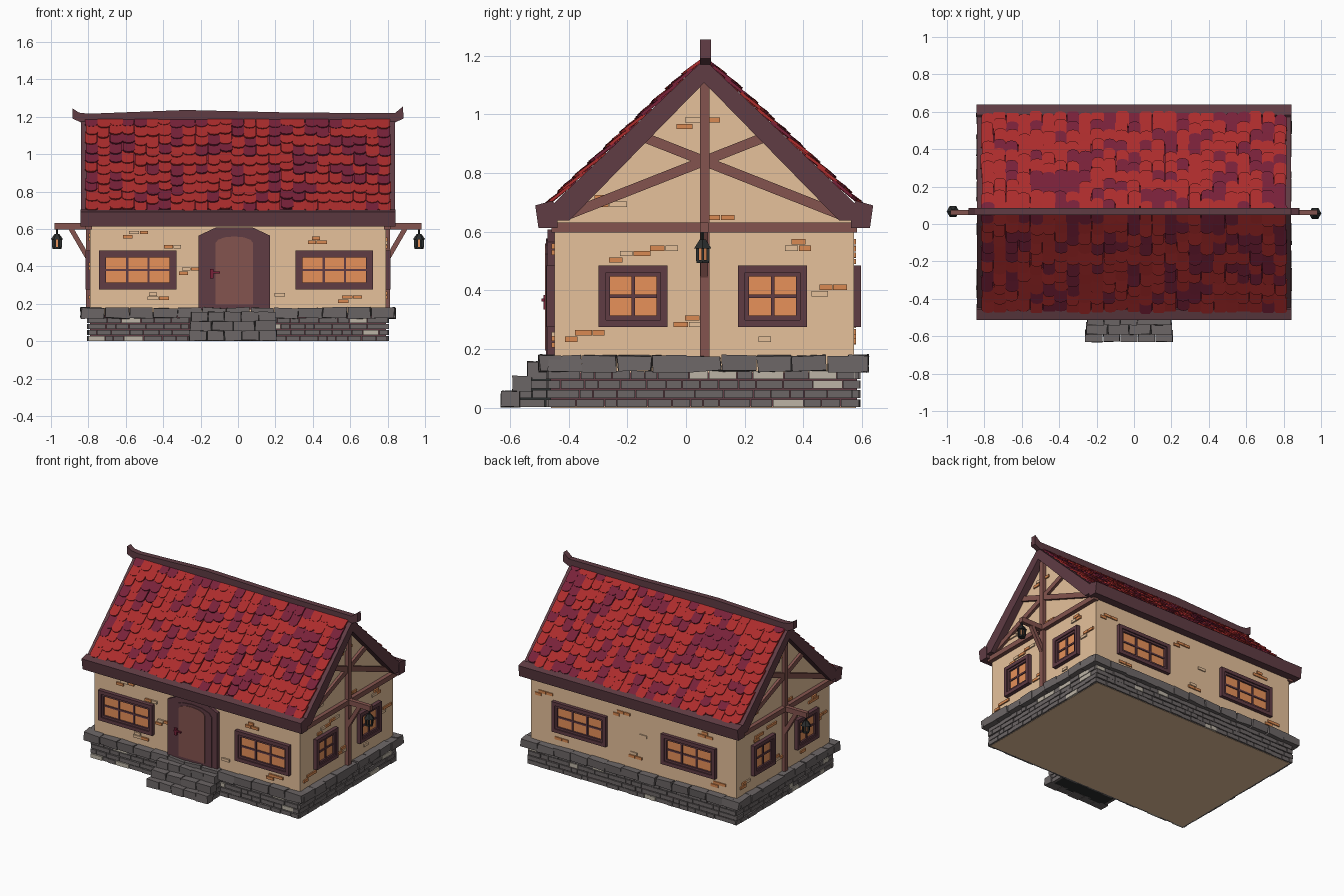
import bpy, bmesh, math, random
from mathutils import Vector

random.seed(4)
rnd = random.uniform
if "Cube" in bpy.data.objects:
    bpy.data.objects.remove(bpy.data.objects["Cube"])


def material(name, code):
    rgb = [int(code[i:i + 2], 16) / 255 for i in (0, 2, 4)]
    col = [c / 12.92 if c < 0.04 else ((c + 0.055) / 1.055) ** 2.4 for c in rgb] + [1]
    m = bpy.data.materials.new(name)
    m.use_nodes = True
    m.diffuse_color = col
    m.node_tree.nodes["Principled BSDF"].inputs["Base Color"].default_value = col
    return m


PLASTER = material("plaster", "e6c19b")
BRICK = material("orange brick", "da8a52")
GLASS = material("lit glass", "e8925a")
TRIM = material("dark trim", "603c44")
BEAM = material("brown timber", "84544e")
STONE = material("grey stone", "6c6666")
PALE = material("pale stone", "bcb4a6")
RED = material("red tile", "ac2c2c")
MAROON = material("maroon tile", "782139")
IRON = material("black iron", "2b2e2e")


class Frame:
    """Flat working plane: a along u, b along v, c outwards."""
    def __init__(self, o, u, v):
        self.o, self.u, self.v = Vector(o), Vector(u).normalized(), Vector(v).normalized()
        self.n = self.u.cross(self.v)

    def at(self, a, b, c):
        return self.o + self.u * a + self.v * b + self.n * c


class Part:
    def __init__(self, name):
        self.name, self.bm, self.mats = name, bmesh.new(), []

    def prism(self, frame, pts, c0, c1, mat, scale=1, tilt=0, jitter=0):
        """Extrude a 2D outline; tilt lifts the low end, scale tapers the top."""
        if mat not in self.mats:
            self.mats.append(mat)
        n = len(pts)
        ca, cb = sum(p[0] for p in pts) / n, sum(p[1] for p in pts) / n
        b1 = max(p[1] for p in pts)
        rings = []
        for c, s in ((c0, 1), (c1, scale)):
            rings.append([self.bm.verts.new(frame.at(
                ca + (a - ca) * s + rnd(-jitter, jitter),
                cb + (b - cb) * s + rnd(-jitter, jitter),
                c + tilt * (b1 - b) + rnd(-jitter, jitter))) for a, b in pts])
        lo, hi = rings
        faces = [self.bm.faces.new(lo[::-1]), self.bm.faces.new(hi)]
        for i in range(n):
            j = (i + 1) % n
            faces.append(self.bm.faces.new((lo[i], lo[j], hi[j], hi[i])))
        for f in faces:
            f.material_index = self.mats.index(mat)

    def box(self, frame, a0, a1, b0, b1, c0, c1, mat, **kw):
        self.prism(frame, [(a0, b0), (a1, b0), (a1, b1), (a0, b1)], c0, c1, mat, **kw)

    def bar(self, frame, p, q, width, c0, c1, mat):
        d = (Vector(q) - Vector(p)).normalized() * width / 2
        s = Vector((-d.y, d.x))
        self.prism(frame, [Vector(p) - s, Vector(q) - s, Vector(q) + s, Vector(p) + s], c0, c1, mat)

    def bricks(self, frame, a0, a1, row, c0, c1):
        """One course of masonry with random lengths."""
        while a0 < a1 - 0.01:
            e = min(a0 + rnd(0.04, 0.11), a1)
            self.box(frame, a0, e - 0.003, row * 0.032 + 0.002, row * 0.032 + 0.029, c0, c1 + rnd(-0.004, 0.003),
                     PALE if random.random() < 0.09 else STONE)
            a0 = e

    def finish(self):
        bmesh.ops.recalc_face_normals(self.bm, faces=self.bm.faces)
        me = bpy.data.meshes.new(self.name)
        self.bm.to_mesh(me)
        self.bm.free()
        for m in self.mats:
            me.materials.append(m)
        bpy.context.collection.objects.link(bpy.data.objects.new(self.name, me))


CY = 0.062
X, Y, Z = Vector((1, 0, 0)), Vector((0, 1, 0)), Vector((0, 0, 1))
FRONT, BACK = Frame((0, -0.45, 0), X, Z), Frame((0, 0.57, 0), -X, Z)
RIGHT, LEFT = Frame((0.79, CY, 0), Y, Z), Frame((-0.79, CY, 0), -Y, Z)
GABLES = {"left": RIGHT, "right": LEFT}
FLOOR = Frame((0, 0, 0), X, Y)

# Walls with gables
p = Part("walls")
p.prism(RIGHT, [(-0.51, 0.12), (0.51, 0.12), (0.51, 0.65), (0, 1.13), (-0.51, 0.65)], -1.58, 0, PLASTER)
p.finish()
p = Part("floor")
p.box(FLOOR, -0.79, 0.79, -0.46, 0.58, 0, 0.004, PLASTER)
p.finish()

# Foundation courses and capping stones
p = Part("foundation")
p.box(FLOOR, -0.79, 0.79, -0.462, 0.582, 0.004, 0.14, TRIM)
cap = Part("foundation_cap")
for frame, half, out, cap_half in ((FRONT, 0.8, 0.025, 0.84), (BACK, 0.8, 0.022, 0.84),
                                   (RIGHT, 0.53, 0.014, 0.535), (LEFT, 0.53, 0.014, 0.535)):
    for row in range(4):
        p.bricks(frame, -half, half, row, -0.01, out)
    n = round(cap_half * 2 / 0.125)
    w = cap_half * 2 / n
    for i in range(n):
        a = -cap_half + i * w
        cap.box(frame, a + 0.002, a + w - 0.002, 0.124, 0.178, -0.02, 0.05, STONE, jitter=0.005)
p.finish()
cap.finish()

# Front steps: stone noses with brick sides
p = Part("front_steps")
for i, (y, n, half) in enumerate(((-0.63, 5, 0.235), (-0.59, 4, 0.23), (-0.54, 5, 0.225))):
    z, w = 0.004 + i * 0.05, half * 2 / n
    p.box(FLOOR, -0.24, 0.19, y + 0.05, -0.45, z, z + 0.045, IRON)
    for k in range(n):
        a = -0.025 - half + k * w
        p.box(FLOOR, a, a + w - 0.003, y, y + 0.065, z, z + 0.053, STONE, jitter=0.003)
for row, depth in enumerate((0.57, 0.565, 0.53, 0.525)):
    p.bricks(Frame((0.19, 0, 0), Y, Z), -depth, -0.47, row, -0.01, 0.008)
    p.bricks(Frame((-0.24, 0, 0), -Y, Z), 0.47, depth, row, -0.01, 0.008)
p.finish()


# Windows
def window(name, frame, u, z0, z1, w, cols):
    p = Part(name)
    for inset, width, depth in ((0, 0.024, 0.026), (0.024, 0.014, 0.018)):
        a0, a1, b0, b1 = u - w / 2 + inset, u + w / 2 - inset, z0 + inset, z1 - inset
        for s in ((a0, a1, b0, b0 + width), (a0, a1, b1 - width, b1),
                  (a0, a0 + width, b0 + width, b1 - width), (a1 - width, a1, b0 + width, b1 - width)):
            p.box(frame, *s, -0.01, depth, TRIM)
    a0, a1, b0, b1 = u - w / 2 + 0.036, u + w / 2 - 0.036, z0 + 0.036, z1 - 0.036
    p.box(frame, a0, a1, b0, b1, -0.01, 0.006, GLASS)
    for i in range(1, cols):
        a = a0 + (a1 - a0) * i / cols
        p.box(frame, a - 0.006, a + 0.006, b0, b1, 0, 0.013, TRIM)
    m = (b0 + b1) / 2
    p.box(frame, a0, a1, m - 0.006, m + 0.006, 0, 0.012, TRIM)
    p.finish()


for name, frame, spots, w, cols in (("front", FRONT, (-0.535, 0.515), 0.415, 3), ("back", BACK, (-0.41, 0.43), 0.415, 3),
                                    ("left", RIGHT, (-0.242, 0.233), 0.235, 2),
                                    ("right", LEFT, (-0.233, 0.242), 0.235, 2)):
    for i, u in enumerate(spots):
        window(f"{name}_window_{i + 1}", frame, u, 0.276, 0.485, w, cols)

# Arched door
def arch(half, z0, shoulder, top):
    curve = [(-0.02 + half * math.cos(t * math.pi / 6), shoulder + (top - shoulder) * math.sin(t * math.pi / 6))
             for t in range(7)]
    return [(-0.02 - half, z0), (-0.02 + half, z0)] + curve


p = Part("door")
p.prism(FRONT, [(-0.21, 0.17), (0.17, 0.17), (0.17, 0.565), (0.08, 0.607), (-0.12, 0.607), (-0.21, 0.565)],
        -0.01, 0.022, TRIM)
p.prism(FRONT, arch(0.152, 0.172, 0.525, 0.577), 0, 0.027, TRIM)
p.prism(FRONT, arch(0.1, 0.195, 0.525, 0.56), 0, 0.031, BEAM)
p.box(FRONT, -0.15, -0.132, 0.335, 0.385, 0.02, 0.036, MAROON)
p.box(FRONT, -0.15, -0.095, 0.362, 0.372, 0.033, 0.043, MAROON)
p.finish()

# Exposed bricks in the plaster
p = Part("exposed_bricks")
long_spots = [(-0.56, 0.56), (-0.34, 0.505), (-0.26, 0.365), (-0.43, 0.23), (0.25, 0.25), (0.43, 0.53), (0.59, 0.215)]
back_spots = [(-0.7, 0.5), (-0.55, 0.23), (-0.1, 0.52), (0.02, 0.26), (0.1, 0.42), (0.55, 0.545), (0.65, 0.225)]
side_spots = [(-0.27, 0.505), (-0.13, 0.545), (-0.42, 0.235), (-0.05, 0.285), (0.24, 0.235), (0.33, 0.545),
              (0.42, 0.39), (0.05, 0.65), (-0.04, 0.96), (-0.33, 0.695)]
for frame, spots in ((FRONT, long_spots), (BACK, back_spots), (RIGHT, side_spots), (LEFT, side_spots)):
    for i, (u, z) in enumerate(spots):
        for row in range(1 + (i % 3 != 1)):
            a = u - 0.055 + row * rnd(0.01, 0.04)
            for k in range(1 + (i + row) % 2):
                w = rnd(0.04, 0.06)
                p.box(frame, a, a + w, z + row * 0.022 - 0.01, z + row * 0.022 + 0.008, -0.01, 0.009,
                      PLASTER if random.random() < 0.2 else BRICK)
                a += w + 0.003
p.finish()

# Gable timbers, brackets and lanterns
for name, frame in GABLES.items():
    p = Part(name + "_gable_timbers")
    p.box(frame, -0.014, 0.018, 0.17, 1.13, -0.01, 0.024, BEAM)
    p.box(frame, -0.52, 0.52, 0.598, 0.632, -0.01, 0.028, BEAM)
    for s in (-1, 1):
        p.bar(frame, (s * 0.2, 0.92), (-s * 0.46, 0.66), 0.034, -0.01, 0.018, BEAM)
        p.prism(frame, [(s * a, b) for a, b in ((0.51, 0.7), (0, 1.188), (0, 1.108), (0.46, 0.638), (0.53, 0.638))],
                -0.01, 0.05, TRIM)
    p.finish()

    p = Part(name + "_lantern_bracket")
    side = Frame(frame.o, frame.n, Z)
    p.box(side, 0, 0.19, 0.597, 0.632, -0.014, 0.014, BEAM)
    p.bar(side, (0.015, 0.45), (0.105, 0.605), 0.026, -0.013, 0.013, BEAM)
    p.finish()

    p = Part(name + "_lantern")
    hang = Frame(frame.at(-0.005, 0, 0.178), X, Y)
    hexagon = lambda r: [(r * math.cos(i * math.pi / 3), r * math.sin(i * math.pi / 3)) for i in range(6)]
    p.prism(hang, hexagon(0.024), 0.493, 0.503, IRON)
    p.prism(hang, hexagon(0.014), 0.5, 0.55, GLASS)
    for a, b in hexagon(0.021):
        p.box(hang, a - 0.005, a + 0.005, b - 0.005, b + 0.005, 0.5, 0.55, IRON)
    p.prism(hang, hexagon(0.034), 0.543, 0.574, IRON, scale=0.35)
    p.prism(hang, hexagon(0.006), 0.57, 0.6, IRON)
    p.finish()

# Roof slopes with overlapping rounded tiles
ROWS, COLS, RISE, RUN, EDGE = 10, 25, 0.505, 0.53, 0.815
LENGTH = math.hypot(RISE, RUN)
STEP, WIDTH = LENGTH / ROWS, 2 * EDGE / COLS
for name, s in (("front", 1), ("back", -1)):
    slope = Frame((0, CY - s * RUN, 0.68), X * s, (0, s * RUN, RISE))
    p = Part(name + "_roof_slab")
    p.box(slope, -EDGE, EDGE, 0, LENGTH, -0.03, 0, MAROON)
    p.finish()
    p = Part(name + "_roof_tiles")
    for col in range(COLS):
        u, shift, mat = -EDGE + (col + 0.5) * WIDTH, rnd(-0.018, 0.018), RED
        for row in range(ROWS):
            if random.random() < 0.85:
                mat = MAROON if random.random() < 0.36 else RED
            b = max(0.0, row * STEP + shift + rnd(-0.009, 0.009))
            top = min(b + 0.105, LENGTH)
            h, a = WIDTH * rnd(0.48, 0.54), u + rnd(-0.004, 0.004)
            outline = [(a - h, top), (a - h, b + 0.02), (a - h * 0.65, b + 0.005), (a, b),
                       (a + h * 0.65, b + 0.005), (a + h, b + 0.02), (a + h, top)]
            p.prism(slope, outline, 0, 0.01, mat, tilt=rnd(0.07, 0.13))
    p.finish()
    # Eave beam
    p = Part(name + "_eave_beam")
    end = Frame((0, CY, 0), Y * -s, Z)
    p.prism(end, [(0.5, 0.613), (0.565, 0.613), (0.576, 0.69), (0.52, 0.705), (0.5, 0.69)], -0.842, 0.842, TRIM)
    p.finish()

# Ridge beam with upturned ends
p = Part("ridge_beam")
p.prism(Frame((0, 0.067, 0), X, Z),
        [(-0.885, 1.245), (-0.85, 1.222), (-0.8, 1.216), (-0.28, 1.236), (0.3, 1.222), (0.84, 1.22),
         (0.882, 1.255), (0.885, 1.19), (0.84, 1.17), (-0.84, 1.17), (-0.885, 1.19)], -0.019, 0.019, TRIM)
p.finish()
